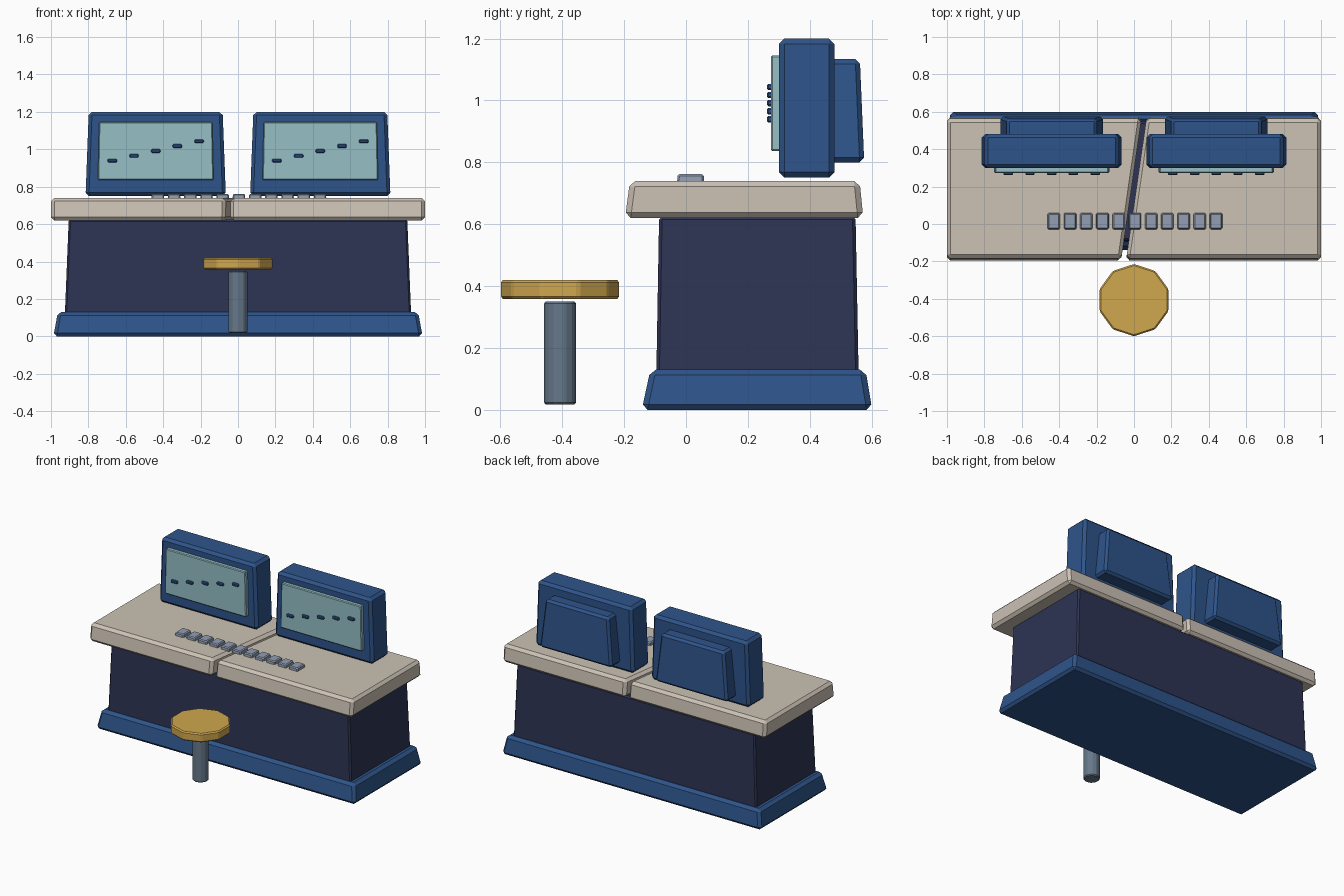
import bpy, bmesh, math

if "Cube" in bpy.data.objects:
    bpy.data.objects.remove(bpy.data.objects["Cube"])


def material(name, r, g, b):
    m = bpy.data.materials.new(name)
    lin = lambda c: ((c / 255 + 0.055) / 1.055) ** 2.4
    m.diffuse_color = (lin(r), lin(g), lin(b), 1)
    m.use_nodes = True
    m.node_tree.nodes["Principled BSDF"].inputs["Base Color"].default_value = m.diffuse_color
    return m


BLUE = material("blue", 46, 84, 138)
NAVY = material("dark_navy", 46, 52, 84)
BEIGE = material("beige", 204, 194, 181)
GLASS = material("pale_teal", 150, 192, 198)
KEY = material("key_grey", 146, 159, 180)
GOLD = material("gold", 208, 167, 78)
STEEL = material("steel", 102, 120, 138)


def loft(name, bottom, top, z0, z1, mat, bevel=0.0):
    """Solid between two matching polygons, with chamfered edges."""
    bm = bmesh.new()
    lo = [bm.verts.new((x, y, z0)) for x, y in bottom]
    hi = [bm.verts.new((x, y, z1)) for x, y in top]
    n = len(lo)
    bm.faces.new(lo[::-1])
    bm.faces.new(hi)
    for i in range(n):
        j = (i + 1) % n
        bm.faces.new((lo[i], lo[j], hi[j], hi[i]))
    if bevel:
        bmesh.ops.bevel(bm, geom=bm.edges[:], offset=bevel, segments=1,
                        profile=0.5, affect='EDGES')
    bmesh.ops.recalc_face_normals(bm, faces=bm.faces[:])
    me = bpy.data.meshes.new(name)
    bm.to_mesh(me)
    bm.free()
    me.materials.append(mat)
    ob = bpy.data.objects.new(name, me)
    bpy.context.collection.objects.link(ob)
    return ob


def rect(cx, hw, y0, y1):
    return [(cx - hw, y0), (cx + hw, y0), (cx + hw, y1), (cx - hw, y1)]


def ring(r, cy, n=10):
    return [(r * math.sin(2 * math.pi * -i / n), cy + r * math.cos(2 * math.pi * i / n))
            for i in range(n)]


# Plinth and cabinet
loft("plinth", rect(0, 0.987, -0.143, 0.602), rect(0, 0.963, -0.115, 0.58),
     0, 0.13, BLUE, 0.018)
loft("cabinet", rect(0, 0.926, -0.096, 0.558), rect(0, 0.905, -0.087, 0.548),
     0.11, 0.625, NAVY, 0.01)


# Worktop halves, split by a slanted gap
def seam(y, side):
    return -0.028 + 0.144 * y + 0.013 * side


def half_top(side, y0, y1):
    pts = [(side, y0), (seam(y0, side), y0), (seam(y1, side), y1), (side, y1)]
    return pts if side < 0 else [pts[1], pts[0], pts[3], pts[2]]


for side, label in ((-1, "left"), (1, "right")):
    loft("worktop_" + label, half_top(side, -0.197, 0.573),
         half_top(side, -0.181, 0.561), 0.62, 0.74, BEIGE, 0.018)

    # Monitor: case, rear housing, screen and rising row of dashes
    cx = 0.44 * side
    loft("monitor_case_" + label, rect(cx, 0.375, 0.30, 0.48),
         rect(cx, 0.358, 0.30, 0.48), 0.75, 1.2, BLUE, 0.018)
    loft("monitor_back_" + label, rect(cx, 0.275, 0.46, 0.576),
         rect(cx, 0.24, 0.46, 0.562), 0.80, 1.133, BLUE, 0.015)
    loft("screen_" + label, rect(cx, 0.309, 0.274, 0.31),
         rect(cx, 0.303, 0.274, 0.31), 0.836, 1.145, GLASS, 0.005)
    for i in range(5):
        x, z = cx + (i - 2) * 0.116, 0.991 + (i - 2) * 0.026
        box = rect(x, 0.025, 0.261, 0.285)
        loft(f"screen_dash_{label}_{i + 1}", box, box, z - 0.01, z + 0.01, BLUE, 0.005)

# Keys
for i in range(11):
    x = 0.005 + (i - 5) * 0.0867
    loft(f"key_{i + 1}", rect(x, 0.034, -0.029, 0.059),
         rect(x, 0.032, -0.027, 0.057), 0.733, 0.762, KEY, 0.006)

# Stool
loft("stool_post", ring(0.053, -0.407), ring(0.053, -0.407), 0.017, 0.35, STEEL, 0.006)
loft("stool_seat", ring(0.193, -0.407), ring(0.193, -0.407), 0.358, 0.42, GOLD, 0.008)
